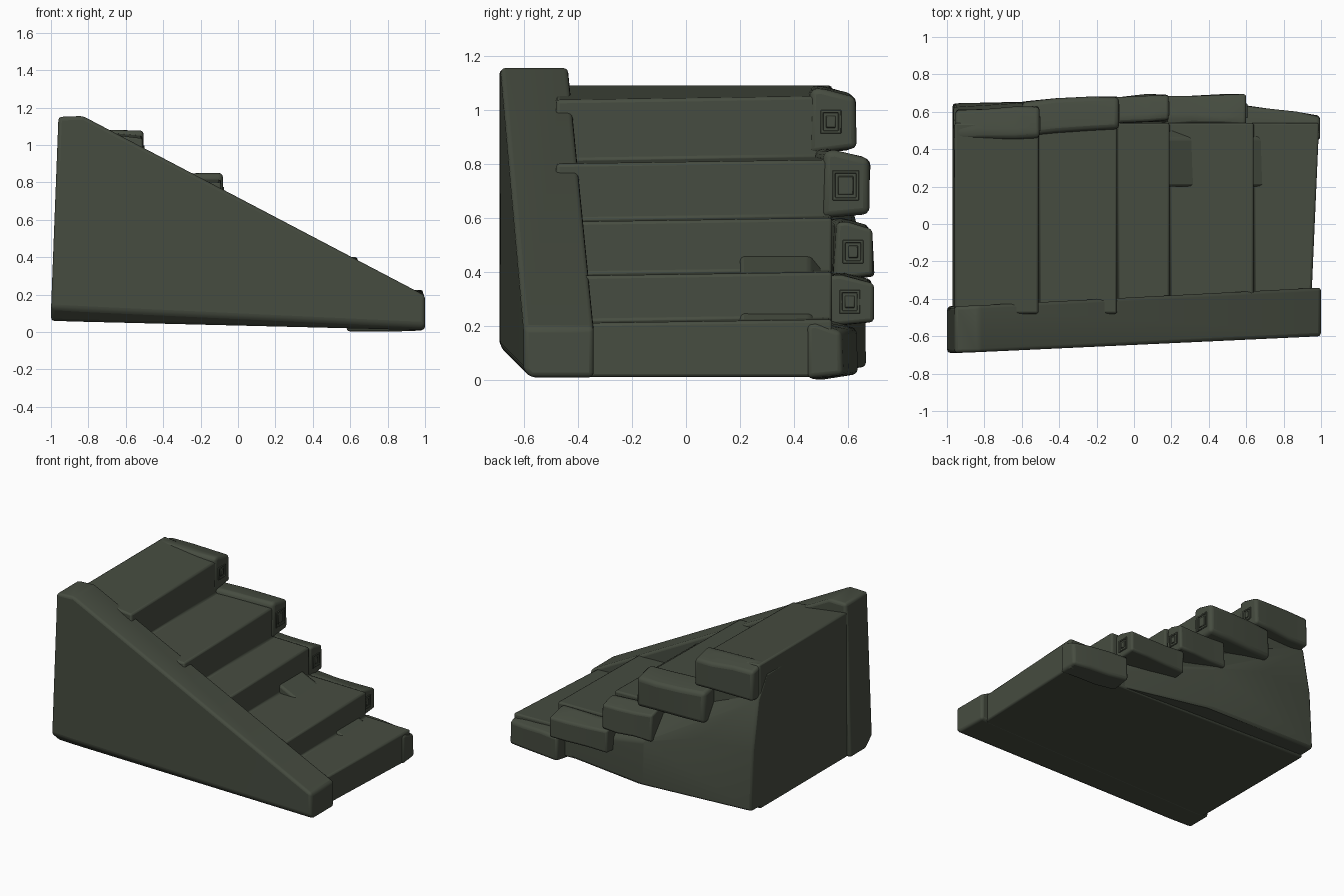
import bpy, bmesh, random
from mathutils import Vector

if "Cube" in bpy.data.objects:
    bpy.data.objects.remove(bpy.data.objects["Cube"])

random.seed(4)
stone = bpy.data.materials.new("dark_green_stone")
stone.diffuse_color = (0.062, 0.073, 0.052, 1)
stone.use_nodes = True
stone.node_tree.nodes["Principled BSDF"].inputs["Base Color"].default_value = stone.diffuse_color


def finish(name, bm, bevel=0.03, segments=3, angle=35):
    bmesh.ops.recalc_face_normals(bm, faces=bm.faces)
    me = bpy.data.meshes.new(name)
    bm.to_mesh(me)
    bm.free()
    ob = bpy.data.objects.new(name, me)
    bpy.context.collection.objects.link(ob)
    me.materials.append(stone)
    if bevel:
        m = ob.modifiers.new("soft_edges", 'BEVEL')
        m.width = bevel
        m.segments = segments
        m.limit_method = 'ANGLE'
        m.angle_limit = 0.4
    bpy.ops.object.select_all(action='DESELECT')
    ob.select_set(True)
    bpy.context.view_layer.objects.active = ob
    bpy.ops.object.shade_smooth_by_angle(angle=angle * 3.14159 / 180)
    return ob


def loft(name, sections, **kw):
    """Closed solid through matching loops of points."""
    bm = bmesh.new()
    loops = [[bm.verts.new(p) for p in s] for s in sections]
    n = len(loops[0])
    for a, b in zip(loops, loops[1:]):
        for i in range(n):
            j = (i + 1) % n
            bm.faces.new((a[i], a[j], b[j], b[i]))
    bm.faces.new(loops[0])
    bm.faces.new(loops[-1])
    return finish(name, bm, **kw)


# Sloping side wall: x bottom, x top, front y, back y, bottom z, front chamfer z, top z
wall = []
for xb, xt, yf, yb, z0, zc, z1 in [
        (-1.0, -0.96, -0.69, -0.44, 0.06, 0.13, 1.15),
        (-0.83, -0.83, -0.685, -0.435, 0.055, 0.12, 1.155),
        (1.0, 1.0, -0.60, -0.34, 0.01, 0.035, 0.195)]:
    wall.append([(xb, yf, zc), (xb, yf + (zc - z0) * 1.1, z0), (xb, yb, z0),
                 (xt, yb, z1), (xt, yf, z1)])
loft("side_wall", wall, bevel=0.035)

# Raised lip at the top of the wall
loft("wall_top_lip", [[(x, -0.56, z - 0.14), (x, -0.445, z - 0.14), (x, -0.445, z), (x, -0.56, z)]
                      for x, z in ((-0.80, 1.12), (-0.51, 0.985))], bevel=0.015)

# Stepped body: riser x, tread height at riser, at back of tread
steps = [(0.97, 0.21, 0.215), (0.64, 0.385, 0.39), (0.19, 0.585, 0.59),
         (-0.09, 0.80, 0.81), (-0.51, 1.035, 1.09)]
sides = []
for y, dx, dz in ((-0.48, 0.0, 0.0), (0.54, 1.0, 0.015)):
    loop = [(-0.97, y, 0.06), (0.945 + 0.045 * dx, y, 0.012)]
    for i, (x, za, zb) in enumerate(steps):
        back = steps[i + 1][0] if i < 4 else -0.96
        x = x if i else 0.945 + 0.045 * dx
        loop += [(x, y, za + dz), (back, y, zb + (dz if i < 4 else 0))]
    sides.append(loop)
loft("stair_steps", sides, bevel=0.012, segments=2)

# Bulging back of the body
bm = bmesh.new()
for p in [(-0.965, 0.46, 1.0), (-0.965, 0.56, 0.85), (-0.965, 0.625, 0.5), (-0.97, 0.645, 0.08),
          (-0.97, 0.2, 0.06), (-0.96, 0.2, 1.0), (-0.12, 0.665, 0.05), (-0.12, 0.66, 0.36),
          (-0.12, 0.5, 0.57), (-0.12, 0.2, 0.57), (0.95, 0.46, 0.015), (0.95, 0.46, 0.1),
          (0.95, 0.2, 0.015), (0.95, 0.2, 0.1), (-0.55, 0.65, 0.5)]:
    bm.verts.new(p)
bmesh.ops.convex_hull(bm, input=bm.verts)
bmesh.ops.dissolve_limit(bm, angle_limit=0.03, verts=bm.verts, edges=bm.edges)
finish("back_bulge", bm, bevel=0.015, segments=2, angle=45)

# Worn edging blocks: x range, y range, z range, sideways skew
blocks = [(-0.955, -0.505, 0.45, 0.62, 0.84, 1.09, 0.005),
          (-0.60, -0.08, 0.49, 0.67, 0.60, 0.86, 0.015),
          (-0.20, 0.185, 0.54, 0.685, 0.37, 0.60, 0.01),
          (0.15, 0.60, 0.53, 0.69, 0.20, 0.40, 0.0),
          (0.58, 0.995, 0.465, 0.605, 0.005, 0.225, -0.025)]
for k, (x0, x1, y0, y1, z0, z1, s) in enumerate(blocks, 1):
    secs = []
    for t in (0, 0.35, 0.7, 1):
        x = x0 + (x1 - x0) * t
        d = s * (2 * t - 1)
        loop = []
        for y, z in ((y0, z0), (y1, z0 + 0.015), (y1, z1 - 0.03), (y0 + 0.04, z1), (y0, z1 - 0.005)):
            loop.append((x, y + d + random.uniform(-0.008, 0.008),
                         z + random.uniform(-0.005, 0.004) - 0.012 * t * (z > z0 + 0.05)))
        secs.append(loop)
    loft(f"edge_block_{k}", secs, bevel=0.025)

    # Concentric square carving on the end of the block
    if k < 5:
        yc, zc = (y0 + y1) / 2 + s - 0.005, (z0 + z1) / 2 - 0.01
        h = 0.055 if k == 2 else 0.043
        bm = bmesh.new()
        bmesh.ops.create_cube(bm, size=1)
        for v in bm.verts:
            v.co = Vector((x1 + v.co.x * 0.012, yc + v.co.y * 2 * h * 0.9, zc + v.co.z * 2 * h))
        for w, d in ((0.012, 0.0), (0.006, -0.009), (0.010, 0.0), (0.004, 0.009)):
            bm.normal_update()
            face = max(bm.faces, key=lambda f: f.normal.x * 10 - (f.calc_center_median() - Vector((x1, yc, zc))).length
                       - f.calc_area() if f.normal.x > 0.9 and abs(f.calc_center_median().y - yc) < 1e-4
                       and abs(f.calc_center_median().z - zc) < 1e-4 else -1)
            bmesh.ops.inset_individual(bm, faces=[face], thickness=w, depth=d)
        finish(f"square_carving_{k}", bm, bevel=0.002, segments=1)
